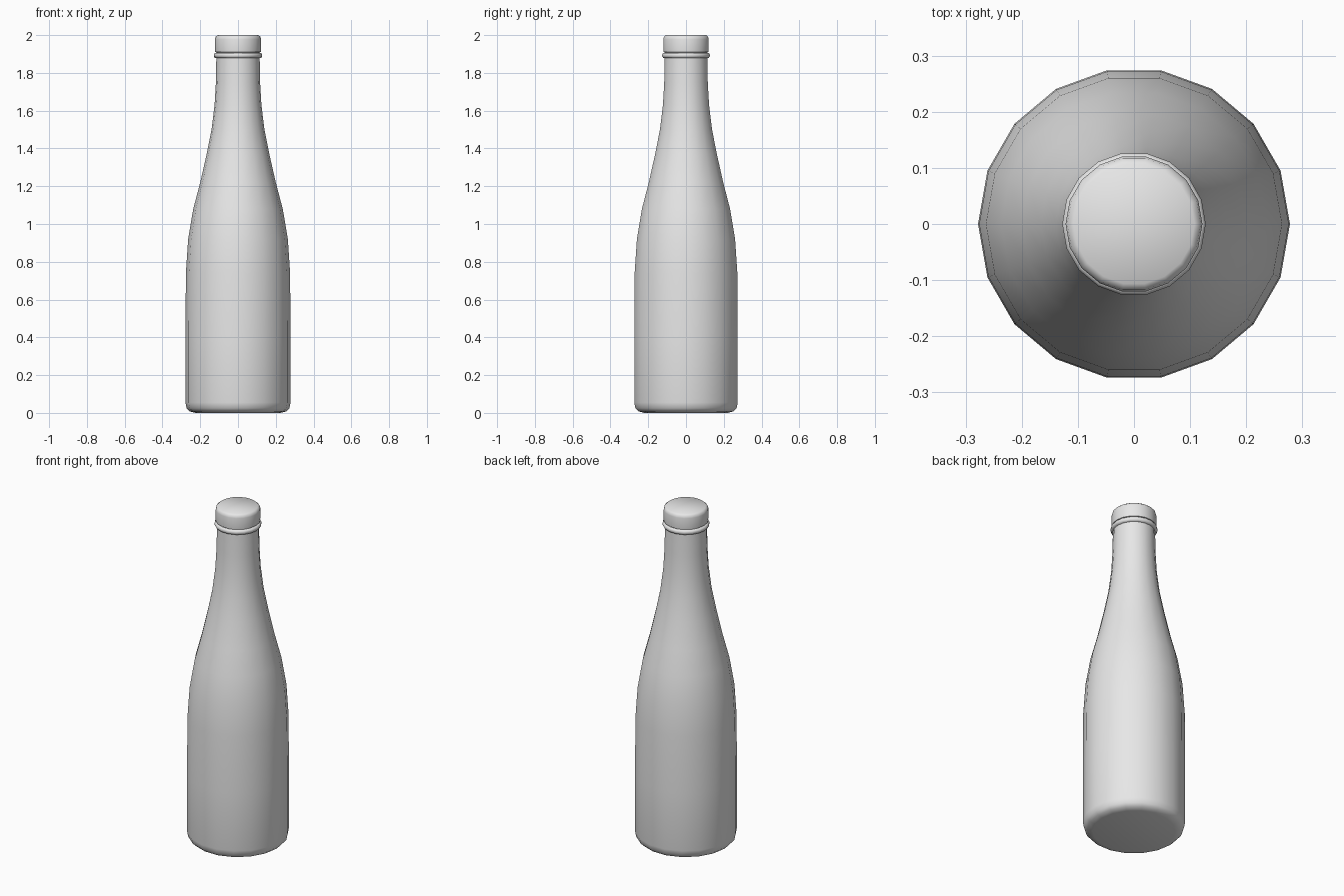
import bpy
import bmesh
import math
from mathutils import Vector

cube = bpy.data.objects.get("Cube")
if cube:
    bpy.data.objects.remove(cube, do_unlink=True)

SIDES = 18

grey = bpy.data.materials.new("plain grey")
grey.use_nodes = True
colour = (0.8, 0.8, 0.8, 1.0)
grey.diffuse_color = colour
grey.node_tree.nodes["Principled BSDF"].inputs["Base Color"].default_value = colour


def lathe(name, profile):
    """Turn a list of (radius, height) points into a closed round solid."""
    bm = bmesh.new()
    rings = []
    for radius, height in profile:
        angles = [math.tau * i / SIDES for i in range(SIDES)]
        rings.append([bm.verts.new(Vector((radius * math.cos(a), radius * math.sin(a), height)))
                      for a in angles])
    for low, high in zip(rings, rings[1:]):
        for i in range(SIDES):
            j = (i + 1) % SIDES
            bm.faces.new((low[i], low[j], high[j], high[i]))
    bm.faces.new(list(reversed(rings[0])))
    bm.faces.new(rings[-1])
    mesh = bpy.data.meshes.new(name)
    bm.to_mesh(mesh)
    bm.free()
    mesh.materials.append(grey)
    obj = bpy.data.objects.new(name, mesh)
    bpy.context.collection.objects.link(obj)
    bpy.ops.object.select_all(action="DESELECT")
    obj.select_set(True)
    bpy.context.view_layer.objects.active = obj
    bpy.ops.object.shade_smooth_by_angle(angle=math.radians(60))
    return obj


# Body: rounded base, straight wall, sloping shoulder and slim neck
lathe("bottle_body", [
    (0.225, 0.0), (0.255, 0.008), (0.272, 0.025), (0.278, 0.055),
    (0.278, 0.4), (0.276, 0.74), (0.264, 0.92), (0.237, 1.08),
    (0.200, 1.22), (0.166, 1.37), (0.140, 1.50), (0.124, 1.63),
    (0.117, 1.75), (0.114, 1.93),
])

# Raised band under the cap
lathe("neck_ring", [
    (0.112, 1.878), (0.123, 1.880), (0.128, 1.888),
    (0.128, 1.897), (0.123, 1.905), (0.112, 1.907),
])

# Cap with a softened top rim
lathe("cap", [
    (0.112, 1.908), (0.121, 1.911), (0.122, 1.92), (0.122, 1.978),
    (0.119, 1.991), (0.108, 2.0),
])
